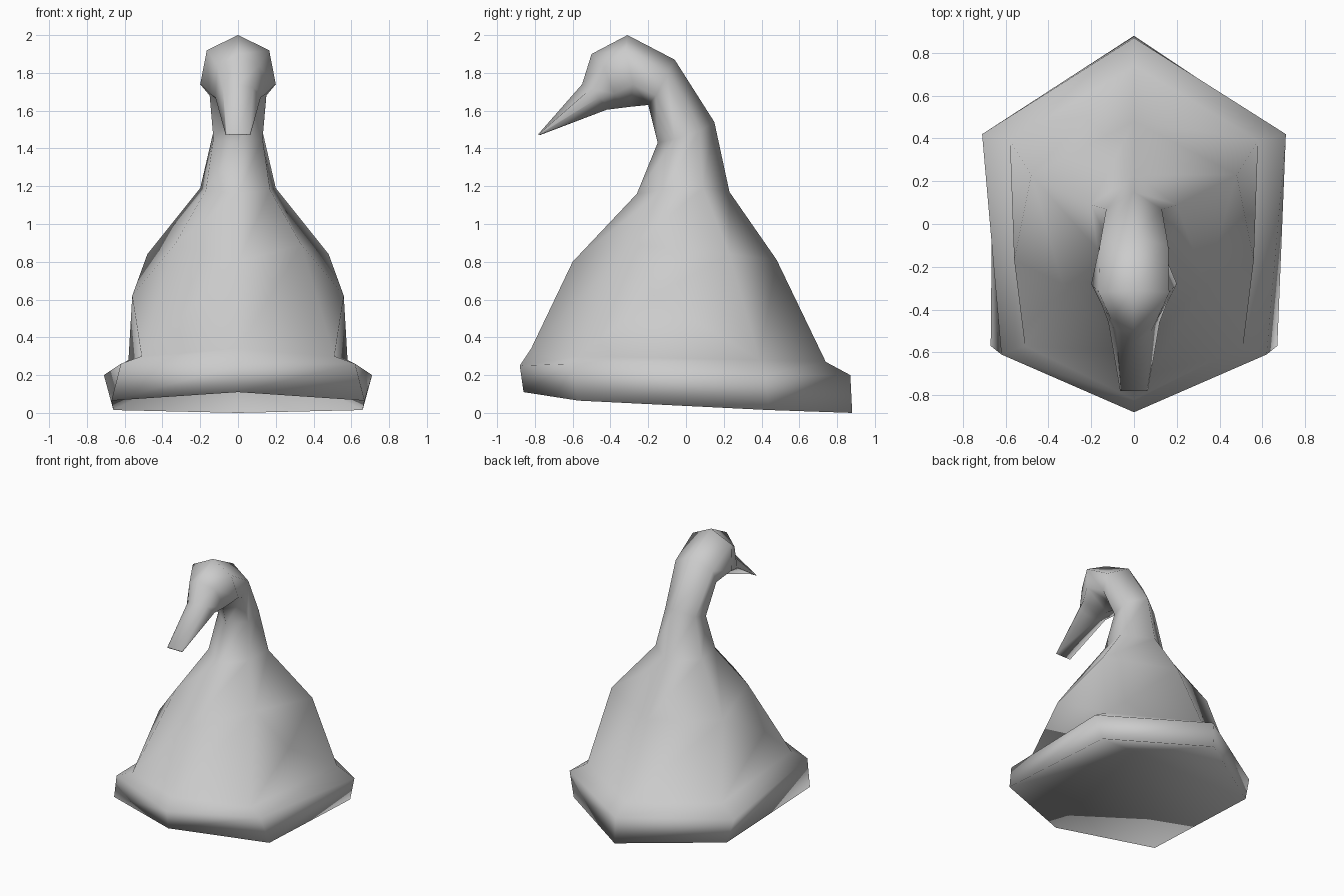
import bpy, bmesh

if "Cube" in bpy.data.objects:
    bpy.data.objects.remove(bpy.data.objects["Cube"])

grey = bpy.data.materials.new("felt_grey")
grey.diffuse_color = (0.6, 0.6, 0.6, 1)
grey.use_nodes = True
grey.node_tree.nodes["Principled BSDF"].inputs["Base Color"].default_value = grey.diffuse_color

# Six-sided rings from brim to tip:
# front (y, z), front corner (x, y, z), back corner (x, y, z), back (y, z)
RINGS = [
    ((-.86, .11), (.67, -.57, .065), (.66, .44, .015), (.88, 0)),      # brim bottom
    ((-.88, .25), (.62, -.61, .26), (.71, .42, .20), (.87, .20)),      # brim edge
    ((-.82, .34), (.51, -.57, .30), (.58, .39, .28), (.74, .27)),      # crown base
    ((-.60, .80), (.335, -.28, .89), (.48, .23, .84), (.48, .81)),     # crown
    ((-.26, 1.16), (.17, -.12, 1.18), (.20, .09, 1.19), (.23, 1.17)),  # neck base
    ((-.15, 1.43), (.13, -.06, 1.45), (.13, .07, 1.49), (.15, 1.54)),  # neck
    ((-.20, 1.63), (.15, -.16, 1.68), (.16, -.10, 1.79), (-.06, 1.87)),  # bend
    ((-.30, 1.62), (.20, -.28, 1.74), (.165, -.32, 1.92), (-.31, 2.0)),  # knob
    ((-.38, 1.61), (.15, -.38, 1.69), (.11, -.44, 1.84), (-.50, 1.90)),  # knob front
    ((-.42, 1.605), (.12, -.46, 1.67), (.08, -.50, 1.72), (-.55, 1.74)),  # tip root
    ((-.775, 1.47), (.065, -.78, 1.47), (.06, -.78, 1.475), (-.78, 1.478)),  # tip
]
SIDE_BULGE = (.56, -.17, .62)
HOLLOW_TOP = (0, 0, .35)

bm = bmesh.new()


def ring(front, fc, bc, back):
    pts = [(0, *front), fc, bc, (0, *back),
           (-bc[0], *bc[1:]), (-fc[0], *fc[1:])]
    return [bm.verts.new(p) for p in pts]


loops = [ring(*r) for r in RINGS]
for level, (low, high) in enumerate(zip(loops, loops[1:])):
    for i in range(6):
        j = (i + 1) % 6
        quad = [low[i], low[j], high[j], high[i]]
        if level == 2 and i in (1, 4):
            # side panels of the crown bulge around a middle point
            side = 1 if i == 1 else -1
            mid = bm.verts.new((side * SIDE_BULGE[0], *SIDE_BULGE[1:]))
            for k in range(4):
                bm.faces.new((quad[k], quad[(k + 1) % 4], mid))
        else:
            bm.faces.new(quad)

# closed tip
bm.faces.new(loops[-1])
# hollowed underside, rising to a point inside the brim
top = bm.verts.new(HOLLOW_TOP)
for i in range(6):
    bm.faces.new((loops[0][(i + 1) % 6], loops[0][i], top))
for f in bm.faces:
    f.smooth = True

mesh = bpy.data.meshes.new("pointed_hat")
bm.to_mesh(mesh)
bm.free()
mesh.materials.append(grey)
hat = bpy.data.objects.new("pointed_hat", mesh)
bpy.context.collection.objects.link(hat)
